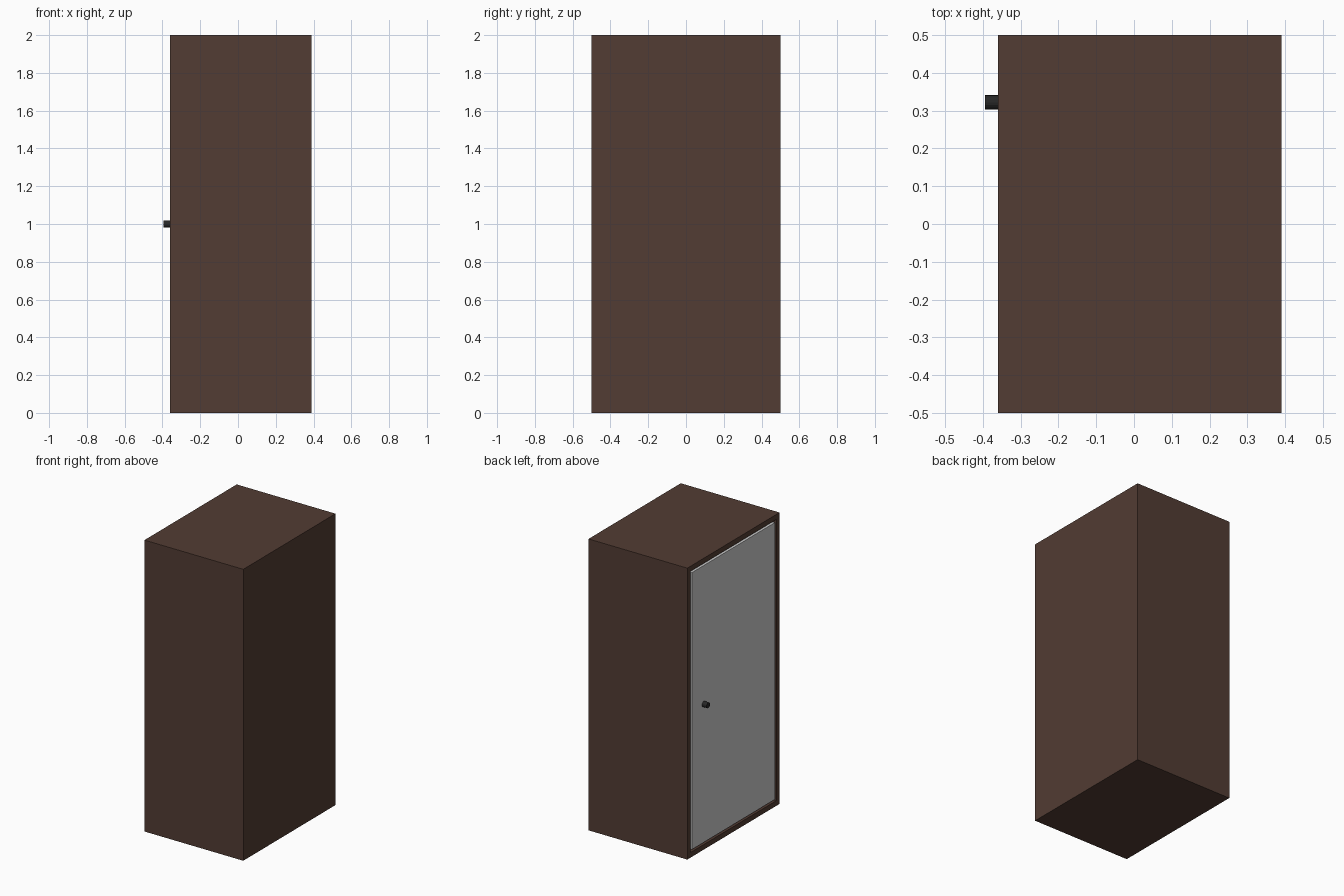
import bpy, bmesh, math

if "Cube" in bpy.data.objects:
    bpy.data.objects.remove(bpy.data.objects["Cube"])

X_FRONT, X_BACK = -0.36, 0.39   # door side and rear of the cabinet
DEPTH = X_BACK - X_FRONT
WIDTH, HEIGHT, FRAME = 1.0, 2.0, 0.05


def material(name, rgb):
    m = bpy.data.materials.new(name)
    m.diffuse_color = (*rgb, 1)
    m.use_nodes = True
    m.node_tree.nodes["Principled BSDF"].inputs["Base Color"].default_value = m.diffuse_color
    return m


def box(name, center, size):
    bm = bmesh.new()
    bmesh.ops.create_cube(bm, size=1)
    bmesh.ops.scale(bm, vec=size, verts=bm.verts)
    bmesh.ops.translate(bm, vec=center, verts=bm.verts)
    mesh = bpy.data.meshes.new(name)
    bm.to_mesh(mesh)
    bm.free()
    obj = bpy.data.objects.new(name, mesh)
    bpy.context.collection.objects.link(obj)
    return obj


wood = material("dark_wood", (0.085, 0.045, 0.033))
black = material("black_metal", (0.02, 0.02, 0.02))

# Cabinet body: box with a hollow opening on the door side
body = box("cabinet_body", ((X_FRONT + X_BACK) / 2, 0, HEIGHT / 2), (DEPTH, WIDTH, HEIGHT))
bm = bmesh.new()
bm.from_mesh(body.data)
front = min(bm.faces, key=lambda f: f.calc_center_median().x)
bmesh.ops.inset_region(bm, faces=[front], thickness=FRAME)
cavity = bmesh.ops.extrude_face_region(bm, geom=[front])
bmesh.ops.translate(bm, vec=(DEPTH - FRAME, 0, 0),
                    verts=[v for v in cavity["geom"] if isinstance(v, bmesh.types.BMVert)])
if front.is_valid:
    bmesh.ops.delete(bm, geom=[front], context='FACES_ONLY')
bmesh.ops.recalc_face_normals(bm, faces=bm.faces)
bm.to_mesh(body.data)
bm.free()
body.data.materials.append(wood)

# Door panel filling the opening, flush with the frame
box("door", (X_FRONT + 0.025, 0, HEIGHT / 2), (0.05, WIDTH - 2 * FRAME, HEIGHT - 2 * FRAME))

# Round door knob
bpy.ops.mesh.primitive_cylinder_add(vertices=16, radius=0.019, depth=0.04,
                                    location=(X_FRONT - 0.015, 0.322, 1.0),
                                    rotation=(0, math.pi / 2, 0))
knob = bpy.context.object
knob.name = "door_knob"
knob.data.materials.append(black)
